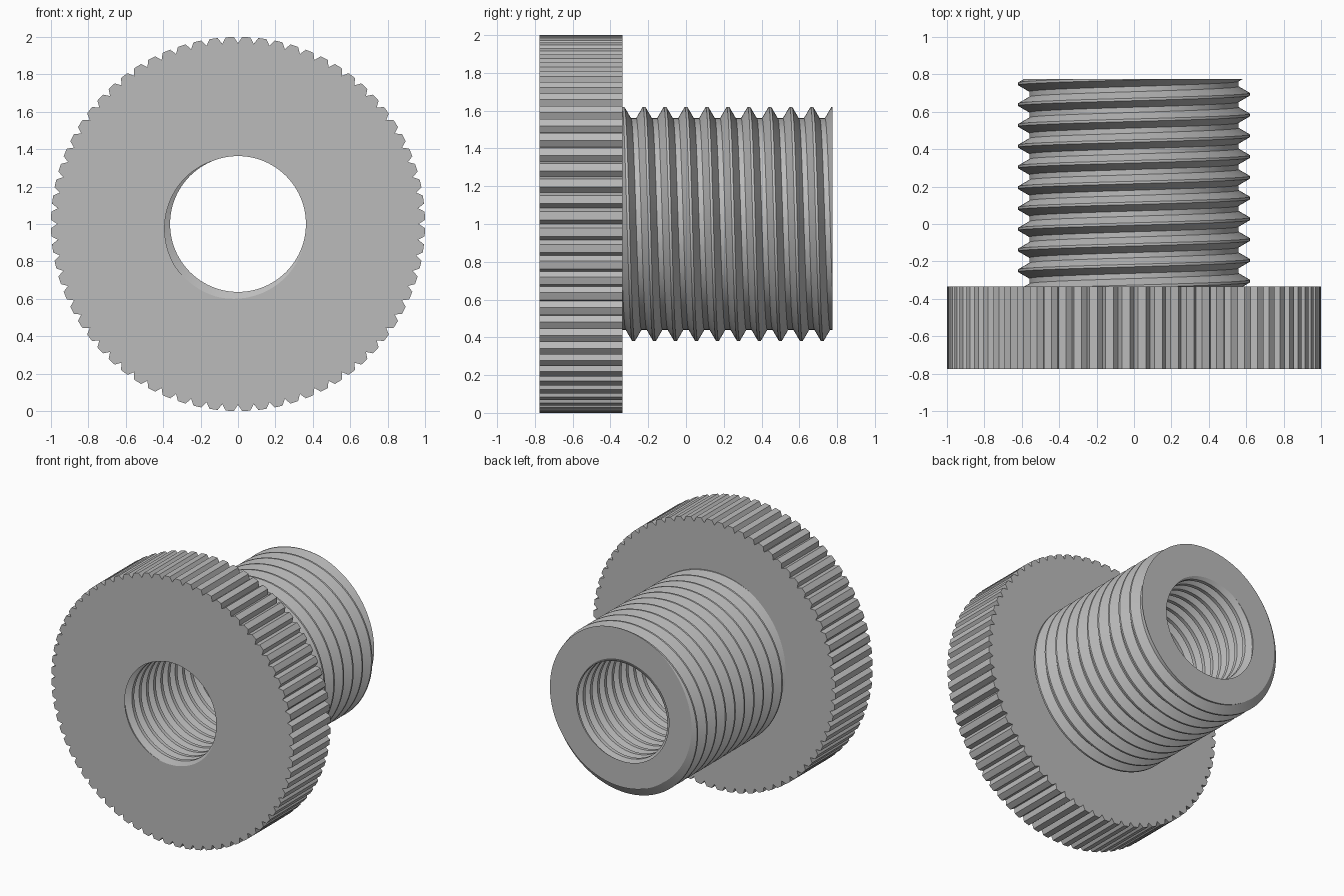
import bpy, bmesh, math

if "Cube" in bpy.data.objects:
    bpy.data.objects.remove(bpy.data.objects["Cube"], do_unlink=True)

TEETH = 72
COLUMNS = TEETH * 4
FRONT, SHOULDER, BACK = -0.775, -0.335, 0.775
RIM, NOTCH_DEPTH = 1.0, 0.033


def thread(turn, lo, hi, start, pitch, root_radius, depth, crest, root):
    """Outline of a right-handed thread along y at one turn fraction."""
    points = []
    first = math.floor((lo - start) / pitch) - 2
    last = math.ceil((hi - start) / pitch) + 2
    for k in range(first, last):
        for offset in (-root, -crest, crest, root):
            y = start + pitch * (k + turn + offset)
            y = min(max(y, lo), hi)
            t = (y - start) / pitch - turn
            d = abs(t - round(t))
            height = min(max((root - d) / (root - crest), 0), 1)
            points.append((root_radius + depth * height, y))
    return points


def section(column):
    """Closed section: knurled rim, outer thread, then bore thread."""
    turn = column / COLUMNS
    rim = RIM - (NOTCH_DEPTH if column % 4 == 0 else 0)
    shank = thread(turn, SHOULDER, BACK, 0.0, 0.111, 0.56, 0.06, 0.06, 0.375)
    bore_start = FRONT - 0.085 * 0.6
    bore = thread(turn, FRONT, BACK, bore_start, 0.085, 0.363, 0.042, 0.06, 0.34)
    return [(rim, FRONT), (rim, SHOULDER)] + shank + bore[::-1]


# Sweep the section around the y axis; the helix closes onto itself
bm = bmesh.new()
rings = []
for column in range(COLUMNS + 1):
    angle = math.tau * column / COLUMNS
    rings.append([bm.verts.new((r * math.sin(angle), y, RIM + r * math.cos(angle)))
                  for r, y in section(column)])
for a, b in zip(rings, rings[1:]):
    for i in range(len(a)):
        j = (i + 1) % len(a)
        bm.faces.new((a[i], a[j], b[j], b[i]))
bmesh.ops.remove_doubles(bm, verts=bm.verts, dist=0.00002)
bmesh.ops.dissolve_degenerate(bm, edges=bm.edges, dist=0.00002)
bmesh.ops.recalc_face_normals(bm, faces=bm.faces)

mesh = bpy.data.meshes.new("threaded_knurled_knob")
bm.to_mesh(mesh)
bm.free()
knob = bpy.data.objects.new("threaded_knurled_knob", mesh)
bpy.context.collection.objects.link(knob)

# Plain grey material
grey = bpy.data.materials.new("plain_grey")
grey.use_nodes = True
color = (0.5, 0.5, 0.5, 1)
grey.diffuse_color = color
grey.node_tree.nodes["Principled BSDF"].inputs["Base Color"].default_value = color
mesh.materials.append(grey)

# Smooth around the threads, crisp on their edges
bpy.ops.object.select_all(action="DESELECT")
knob.select_set(True)
bpy.context.view_layer.objects.active = knob
bpy.ops.object.shade_smooth_by_angle(angle=math.radians(20))
